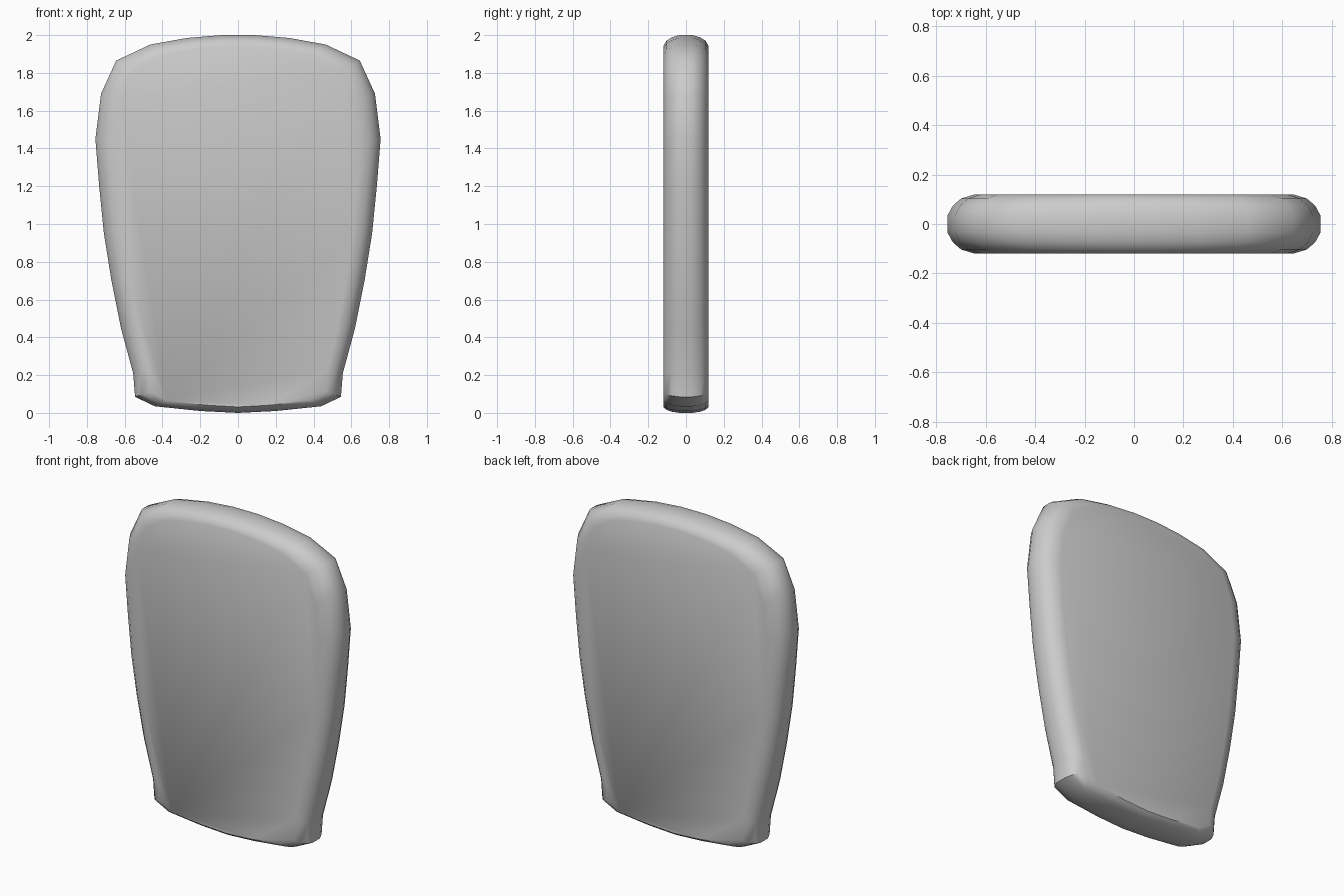
import bpy, bmesh, math

if "Cube" in bpy.data.objects:
    bpy.data.objects.remove(bpy.data.objects["Cube"])

# right half of the front outline (x, z), bottom to top
half = [(0.0, 0.0), (0.2, 0.01), (0.44, 0.035), (0.545, 0.085), (0.555, 0.21),
        (0.62, 0.45), (0.67, 0.7), (0.71, 0.95), (0.735, 1.2), (0.755, 1.45),
        (0.725, 1.69), (0.645, 1.865), (0.465, 1.95), (0.27, 1.985), (0.09, 2.0)]
outline = half + [(-x, z) for x, z in reversed(half[1:])]

# rounded rim: (amount of inset, y), mirrored front to back
rim = [(1.0, 0.12), (0.5, 0.103), (0.2, 0.075), (0.0, 0.035)]
sections = [(t, -y) for t, y in rim] + [(t, y) for t, y in reversed(rim)]

bm = bmesh.new()
rings = []
for t, y in sections:
    sx, sz = 1 - 0.145 * t, 1 - 0.045 * t
    rings.append([bm.verts.new((x * sx, y, 0.7 + (z - 0.7) * sz)) for x, z in outline])

n = len(outline)
for a, b in zip(rings, rings[1:]):
    for i in range(n):
        j = (i + 1) % n
        bm.faces.new((a[i], a[j], b[j], b[i]))

# flat front and back faces
bm.faces.new(rings[0])
bm.faces.new(rings[-1])
bmesh.ops.recalc_face_normals(bm, faces=bm.faces[:])

mesh = bpy.data.meshes.new("backrest_panel")
bm.to_mesh(mesh)
bm.free()
panel = bpy.data.objects.new("backrest_panel", mesh)
bpy.context.collection.objects.link(panel)
bpy.context.view_layer.objects.active = panel
panel.select_set(True)
bpy.ops.object.shade_smooth_by_angle(angle=math.radians(40))
